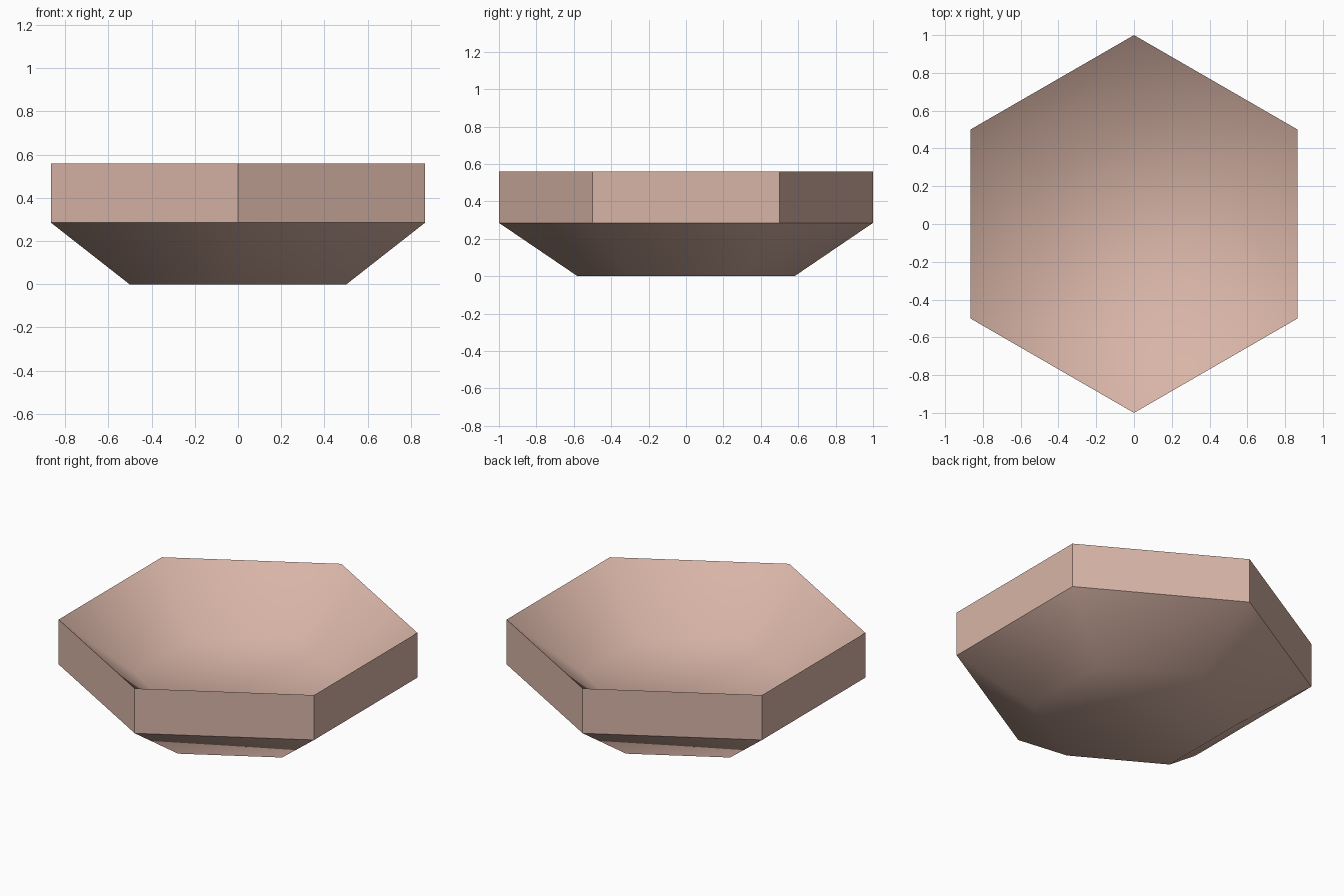
import bpy, bmesh, math

if "Cube" in bpy.data.objects:
    bpy.data.objects.remove(bpy.data.objects["Cube"])

SIDES = 6
# (radius, height) profile: base, shoulder, rim, inner floor
PROFILE = [(0.58, 0.0), (1.0, 0.285), (1.0, 0.56), (0.58, 0.25)]

bm = bmesh.new()
rings = []
for r, z in PROFILE:
    rings.append([bm.verts.new((r * math.cos(math.radians(30 + 60 * k)),
                                r * math.sin(math.radians(30 + 60 * k)), z))
                  for k in range(SIDES)])

# underside, outer wall and inner slope
for low, high in zip(rings, rings[1:]):
    for k in range(SIDES):
        n = (k + 1) % SIDES
        bm.faces.new((low[k], low[n], high[n], high[k]))

# flat base and inner floor
bm.faces.new(list(reversed(rings[0])))
bm.faces.new(rings[-1])
bmesh.ops.recalc_face_normals(bm, faces=bm.faces)

mesh = bpy.data.meshes.new("hexagonal_bowl")
bm.to_mesh(mesh)
bm.free()
bowl = bpy.data.objects.new("hexagonal_bowl", mesh)
bpy.context.collection.objects.link(bowl)

# clay colour
clay = bpy.data.materials.new("pale_pink_clay")
clay.diffuse_color = (0.69, 0.46, 0.385, 1.0)
clay.use_nodes = True
clay.node_tree.nodes["Principled BSDF"].inputs["Base Color"].default_value = clay.diffuse_color
mesh.materials.append(clay)

# smooth slopes, crisp rim and shoulder
bpy.context.view_layer.objects.active = bowl
bowl.select_set(True)
bpy.ops.object.shade_smooth_by_angle(angle=math.radians(45))
